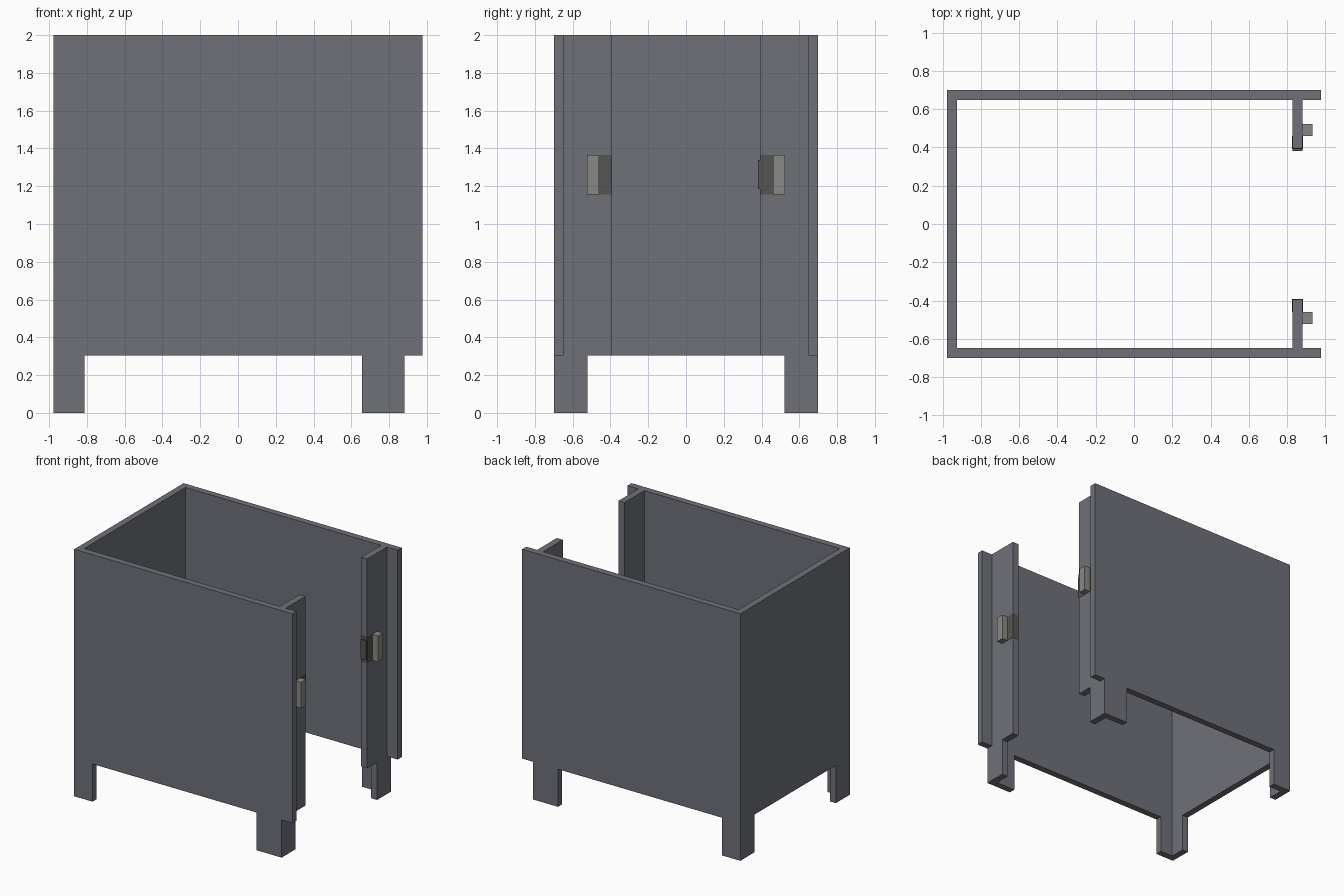
import bpy, bmesh
from mathutils import Vector

if "Cube" in bpy.data.objects:
    bpy.data.objects.remove(bpy.data.objects["Cube"])


def material(name, rgb):
    m = bpy.data.materials.new(name)
    m.diffuse_color = (*rgb, 1)
    m.use_nodes = True
    m.node_tree.nodes["Principled BSDF"].inputs["Base Color"].default_value = m.diffuse_color
    return m


PANEL = material("panel_grey", (0.16, 0.165, 0.19))
DARK = material("dark_metal", (0.09, 0.09, 0.085))
LIGHT = material("light_metal", (0.25, 0.25, 0.24))


def extrude(name, profile, offset, mat):
    """Extrude a planar profile along an offset vector."""
    bm = bmesh.new()
    face = bm.faces.new([bm.verts.new(p) for p in profile])
    geo = bmesh.ops.extrude_face_region(bm, geom=[face])["geom"]
    verts = [g for g in geo if isinstance(g, bmesh.types.BMVert)]
    bmesh.ops.translate(bm, verts=verts, vec=Vector(offset))
    bmesh.ops.recalc_face_normals(bm, faces=bm.faces)
    me = bpy.data.meshes.new(name)
    bm.to_mesh(me)
    bm.free()
    me.materials.append(mat)
    ob = bpy.data.objects.new(name, me)
    bpy.context.collection.objects.link(ob)
    return ob


def box(name, x, y, z, mat):
    y0, y1 = y
    return extrude(name, [(x[0], y0, z[0]), (x[1], y0, z[0]), (x[1], y1, z[0]), (x[0], y1, z[0])],
                   (0, 0, z[1] - z[0]), mat)


X, Y, T, TOP, BASE = 0.977, 0.70, 0.053, 2.0, 0.305
YI = Y - T                       # inner face of the side walls
FX0, FX1, FY = 0.827, 0.881, 0.395   # door jamb extents

# Closed end wall with two feet
end = [(-YI, TOP), (-YI, 0), (-0.522, 0), (-0.522, BASE),
       (0.522, BASE), (0.522, 0), (YI, 0), (YI, TOP)]
extrude("end_wall", [(-X, y, z) for y, z in end], (T, 0, 0), PANEL)

for s, side in ((-1, "front"), (1, "back")):
    # Long wall with two feet, projecting past the door jamb
    wall = [(-X, TOP), (-X, 0), (-0.813, 0), (-0.813, BASE), (0.656, BASE),
            (0.656, 0), (FX1, 0), (FX1, BASE), (X, BASE), (X, TOP)]
    extrude(side + "_wall", [(x, s * YI, z) for x, z in wall], (0, s * T, 0), PANEL)

    # Door jamb with its foot
    jamb = [(YI, TOP), (YI, 0), (0.522, 0), (0.522, BASE), (FY, BASE), (FY, TOP)]
    extrude(side + "_jamb", [(FX0, s * y, z) for y, z in jamb], (FX1 - FX0, 0, 0), PANEL)

    # Lock plate wrapped around the jamb edge, and raised handle block
    box(side + "_lock_plate", (FX0 - 0.001, FX1 + 0.002), (s * (FY - 0.002), s * 0.46), (1.155, 1.365), DARK)
    box(side + "_lock_block", (FX1, 0.932), (s * 0.46, s * 0.523), (1.155, 1.365), LIGHT)

# Bolt sticking out of the back jamb
box("lock_bolt", (FX0 + 0.002, FX1 - 0.002), (0.381, 0.41), (1.185, 1.34), DARK)
